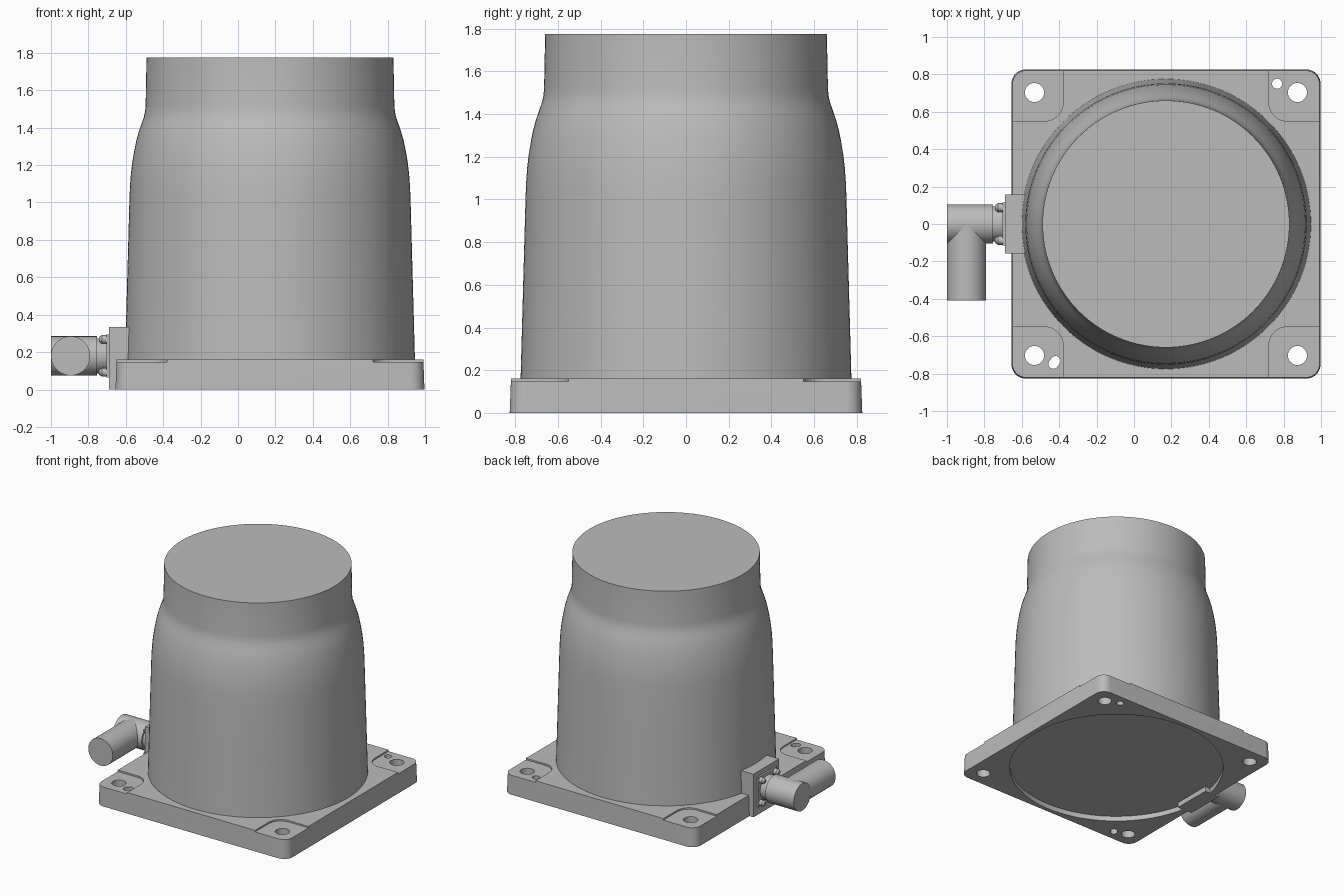
import bpy, bmesh, math
from mathutils import Matrix, Vector

cube = bpy.data.objects.get("Cube")
if cube:
    bpy.data.objects.remove(cube, do_unlink=True)

grey = bpy.data.materials.new("plain_grey")
grey.use_nodes = True
grey.diffuse_color = (0.5, 0.5, 0.5, 1)
grey.node_tree.nodes["Principled BSDF"].inputs["Base Color"].default_value = (0.5, 0.5, 0.5, 1)

CX = 0.171      # centre of plate and body
PORT_Z = 0.18   # height of the side connector


def finish(name, bm):
    bmesh.ops.recalc_face_normals(bm, faces=bm.faces)
    mesh = bpy.data.meshes.new(name)
    bm.to_mesh(mesh)
    bm.free()
    mesh.materials.append(grey)
    obj = bpy.data.objects.new(name, mesh)
    bpy.context.collection.objects.link(obj)
    return obj


def activate(obj):
    bpy.ops.object.select_all(action='DESELECT')
    obj.select_set(True)
    bpy.context.view_layer.objects.active = obj


def smooth(obj):
    activate(obj)
    bpy.ops.object.shade_smooth_by_angle(angle=math.radians(30))
    return obj


def rounded_outline(cx, cy, hx, hy, r, steps=10):
    pts = []
    for q, (sx, sy) in enumerate([(1, 1), (-1, 1), (-1, -1), (1, -1)]):
        for i in range(steps + 1):
            a = math.pi / 2 * (q + i / steps)
            pts.append((cx + sx * (hx - r) + r * math.cos(a),
                        cy + sy * (hy - r) + r * math.sin(a)))
    return pts


def prism(name, bottom, top, z0, z1):
    bm = bmesh.new()
    lo = [bm.verts.new((x, y, z0)) for x, y in bottom]
    hi = [bm.verts.new((x, y, z1)) for x, y in top]
    n = len(lo)
    for i in range(n):
        j = (i + 1) % n
        bm.faces.new((lo[i], lo[j], hi[j], hi[i]))
    bm.faces.new(lo)
    bm.faces.new(hi)
    return finish(name, bm)


def cylinder(name, start, end, r, segments=48, r2=None):
    start, end = Vector(start), Vector(end)
    axis = end - start
    bm = bmesh.new()
    bmesh.ops.create_cone(bm, cap_ends=True, segments=segments, radius1=r,
                          radius2=r if r2 is None else r2, depth=axis.length)
    turn = Vector((0, 0, 1)).rotation_difference(axis).to_matrix().to_4x4()
    bm.transform(Matrix.Translation((start + end) / 2) @ turn)
    return finish(name, bm)


def box(name, lo, hi):
    lo, hi = Vector(lo), Vector(hi)
    bm = bmesh.new()
    bmesh.ops.create_cube(bm, size=1)
    bm.transform(Matrix.Translation((lo + hi) / 2) @ Matrix.Diagonal((*(hi - lo), 1)))
    return finish(name, bm)


def cut(target, cutter):
    cutter.hide_render = True
    mod = target.modifiers.new("cut", 'BOOLEAN')
    mod.operation = 'DIFFERENCE'
    mod.solver = 'EXACT'
    mod.object = cutter
    activate(target)
    bpy.ops.object.modifier_apply(modifier=mod.name)
    bpy.data.objects.remove(cutter, do_unlink=True)


# Base plate with slightly drafted sides
plate = prism("base_plate", rounded_outline(CX, 0, 0.826, 0.826, 0.075),
              rounded_outline(CX, 0, 0.82, 0.82, 0.07), 0, 0.16)

# Shallow corner seats and mounting holes
for sx in (-1, 1):
    for sy in (-1, 1):
        seat = rounded_outline(CX + sx * 0.8, sy * 0.8, 0.25, 0.25, 0.1)
        cut(plate, prism("seat_cutter", seat, seat, 0.148, 0.3))
        x, y = CX + sx * 0.703, sy * 0.703
        cut(plate, cylinder("hole_cutter", (x, y, -0.1), (x, y, 0.3), 0.051))

# Round locating hole, and a locating slot pointing at the centre
cut(plate, cylinder("pin_cutter", (0.765, 0.75, -0.1), (0.765, 0.75, 0.3), 0.027, 32))
tilt = Matrix.Rotation(math.radians(51), 2)
slot = [tilt @ Vector(p) + Vector((-0.425, -0.74))
        for p in rounded_outline(0, 0, 0.036, 0.026, 0.0255)]
cut(plate, prism("slot_cutter", slot, slot, -0.1, 0.3))

# Round recess in the underside
cut(plate, cylinder("recess_cutter", (CX, 0, -0.1), (CX, 0, 0.04), 0.793, 128))
smooth(plate)

# Bell-shaped body: (radius, height) profile spun around its axis
profile = [(0, 0.1), (0.777, 0.1), (0.775, 0.16), (0.763, 0.6), (0.752, 1.0),
           (0.749, 1.08), (0.744, 1.15), (0.737, 1.21), (0.727, 1.27),
           (0.715, 1.33), (0.701, 1.38), (0.687, 1.42), (0.675, 1.455),
           (0.668, 1.485), (0.665, 1.52), (0.66, 1.775), (0, 1.775)]
bm = bmesh.new()
verts = [bm.verts.new((r, 0, z)) for r, z in profile]
edges = [bm.edges.new(pair) for pair in zip(verts, verts[1:])]
bmesh.ops.spin(bm, geom=verts + edges, cent=(0, 0, 0), axis=(0, 0, 1),
               angle=2 * math.pi, steps=128)
bmesh.ops.remove_doubles(bm, verts=bm.verts, dist=0.0001)
bm.transform(Matrix.Translation((CX, 0, 0)))
smooth(finish("bell_body", bm))

# Connector block on the right side, with a thin square flange
box("connector_block", (-0.69, -0.157, 0), (-0.56, 0.157, 0.335))
box("connector_flange", (-0.703, -0.115, PORT_Z - 0.115), (-0.68, 0.115, PORT_Z + 0.115))

# Angled connector: collar, barrel and forward branch
smooth(cylinder("connector_collar", (-0.76, 0, PORT_Z), (-0.69, 0, PORT_Z), 0.093))
smooth(cylinder("connector_barrel", (-1.0, 0, PORT_Z), (-0.755, 0, PORT_Z), 0.105, 64))
smooth(cylinder("connector_branch", (-0.895, 0, PORT_Z), (-0.895, -0.41, PORT_Z), 0.105, 64))

# Flange screws with tapered heads
for sy in (-1, 1):
    for sz in (-1, 1):
        y, z = sy * 0.088, PORT_Z + sz * 0.088
        smooth(cylinder("flange_screw", (-0.695, y, z), (-0.728, y, z), 0.023, 24))
        smooth(cylinder("screw_head", (-0.728, y, z), (-0.742, y, z), 0.023, 24, 0.013))
